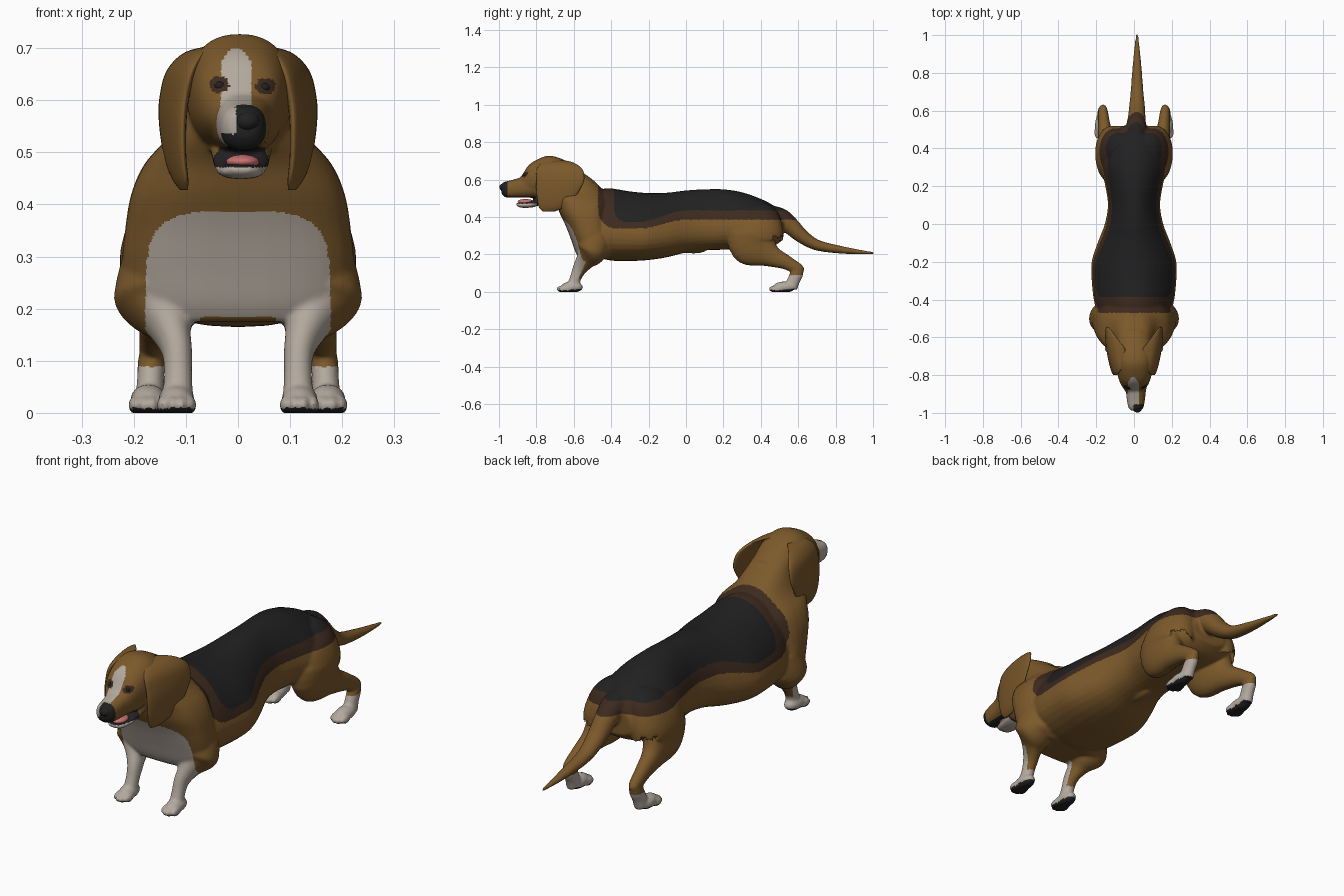
import bpy, bmesh, math
from mathutils import Vector, Matrix

cube = bpy.data.objects.get("Cube")
if cube:
    bpy.data.objects.remove(cube, do_unlink=True)

X, Y, Z = Vector((1, 0, 0)), Vector((0, 1, 0)), Vector((0, 0, 1))


def material(name, rgb):
    m = bpy.data.materials.new(name)
    m.use_nodes = True
    m.diffuse_color = (*rgb, 1)
    bsdf = m.node_tree.nodes["Principled BSDF"]
    bsdf.inputs["Base Color"].default_value = (*rgb, 1)
    bsdf.inputs["Roughness"].default_value = 0.8
    return m


MATS = [material("tan_coat", (0.2, 0.1, 0.024)),
        material("dark_brown_coat", (0.046, 0.023, 0.013)),
        material("black_coat", (0.015, 0.015, 0.015)),
        material("white_coat", (0.45, 0.395, 0.34)),
        material("pink_tongue", (0.6, 0.17, 0.17))]
TAN, BROWN, BLACK, WHITE, PINK = range(5)


def spline(rows, steps=6):
    """Smooth curve through the rows, component by component."""
    out = []
    for i in range(len(rows) - 1):
        p0, p1 = rows[max(i - 1, 0)], rows[i]
        p2, p3 = rows[i + 1], rows[min(i + 2, len(rows) - 1)]
        for s in range(steps):
            t = s / steps
            out.append([b + t * (c - a) / 2 + t * t * (a - 2.5 * b + 2 * c - d / 2)
                        + t ** 3 * (1.5 * (b - c) + (d - a) / 2)
                        for a, b, c, d in zip(p0, p1, p2, p3)])
    return out + [list(rows[-1])]


def loft(bm, rows, up=None, power=2.3, taper=0, seg=36):
    """Skin of rounded sections; each row is x, y, z, half width, half depth."""
    pts, rings = spline(rows), []
    for i, p in enumerate(pts):
        u = up
        if u is None:
            t = Vector(pts[min(i + 1, len(pts) - 1)][:3]) - Vector(pts[max(i - 1, 0)][:3])
            u = t.cross(X).normalized()
        ring = []
        for k in range(seg):
            c, s = math.cos(math.tau * k / seg), math.sin(math.tau * k / seg)
            c = math.copysign(abs(c) ** (2 / power), c)
            s = math.copysign(abs(s) ** (2 / power), s)
            ring.append(bm.verts.new(Vector(p[:3]) + X * c * max(p[3], .002) * (1 - taper * s)
                                     + u * s * max(p[4], .002)))
        rings.append(ring)
    for r, q in zip(rings, rings[1:]):
        for k in range(seg):
            bm.faces.new((r[k], r[k - 1], q[k - 1], q[k]))
    bm.faces.new(rings[0])
    bm.faces.new(rings[-1])


def along_y(rows, x=0):
    """Rows of y, bottom, top, half width."""
    return [(x, y, (b + t) / 2, a, (t - b) / 2) for y, b, t, a in rows]


def ball(bm, pos, size):
    mat = Matrix.Translation(pos) @ Matrix.Diagonal((*size, 1))
    bmesh.ops.create_uvsphere(bm, u_segments=24, v_segments=16, radius=1, matrix=mat)


def finish(bm, name, mat=None):
    bmesh.ops.recalc_face_normals(bm, faces=bm.faces)
    me = bpy.data.meshes.new(name)
    bm.to_mesh(me)
    bm.free()
    ob = bpy.data.objects.new(name, me)
    bpy.context.scene.collection.objects.link(ob)
    if mat is not None:
        me.materials.append(MATS[mat])
        me.polygons.foreach_set("use_smooth", [True] * len(me.polygons))
    return ob


bm = bmesh.new()
# torso, narrower towards the back line
loft(bm, along_y([(-.53, .21, .53, .165), (-.42, .17, .553, .2), (-.3, .165, .537, .214),
                  (-.2, .17, .528, .214), (-.1, .185, .53, .184), (0, .21, .542, .148),
                  (.1, .222, .548, .132), (.2, .225, .548, .145), (.3, .23, .532, .166),
                  (.4, .235, .497, .165), (.47, .245, .46, .14), (.52, .28, .415, .085)]),
     Z, 2.2, .28)
ball(bm, (0, .04, .225), (.025, .07, .02))
# chest and neck, from low to high: z, front, back, half width
neck = [(.175, -.57, -.42, .18), (.21, -.59, -.38, .216), (.28, -.615, -.39, .223),
        (.35, -.642, -.4, .217), (.42, -.675, -.4, .205), (.48, -.7, -.4, .178),
        (.54, -.745, -.44, .125), (.6, -.76, -.5, .097), (.66, -.76, -.585, .08)]
loft(bm, [(0, (f + b) / 2, z, a, (b - f) / 2) for z, f, b, a in neck], Y, 2.6)
# skull, muzzle and lower jaw
loft(bm, along_y([(-.89, .54, .605, .045), (-.87, .53, .635, .06), (-.84, .52, .678, .077),
                  (-.8, .51, .705, .09), (-.74, .5, .727, .1), (-.68, .5, .717, .1),
                  (-.62, .52, .687, .088), (-.56, .55, .65, .06)], .003), Z)
loft(bm, along_y([(-.988, .53, .575, .026), (-.97, .507, .588, .04), (-.93, .503, .598, .048),
                  (-.88, .503, .614, .054), (-.83, .503, .64, .066),
                  (-.78, .5, .65, .075)], .01), Z, 2.5)
loft(bm, along_y([(-.908, .462, .474, .02), (-.885, .45, .478, .037), (-.83, .45, .484, .048),
                  (-.79, .46, .51, .055), (-.72, .48, .54, .06)], .006), Z)
# tail
loft(bm, [(.006, .4, .43, .055, .04), (.01, .5, .4, .055, .05), (.014, .56, .352, .047, .047),
          (.016, .62, .297, .042, .038), (.016, .7, .25, .034, .029),
          (.016, .82, .226, .025, .021), (.016, .93, .213, .015, .012),
          (.016, 1.004, .207, .006, .006)], None, 2)
# legs and paws
for s in (-1, 1):
    front = [(.14, -.48, .32, .075, .08), (.15, -.495, .25, .084, .085),
             (.153, -.51, .205, .08, .075), (.135, -.54, .165, .045, .052),
             (.118, -.57, .12, .03, .038), (.115, -.59, .075, .027, .03),
             (.116, -.605, .03, .03, .032)]
    thigh = [(.06, .355, .455, .06, .07), (.09, .37, .4, .085, .125), (.112, .375, .32, .092, .145),
             (.132, .375, .255, .068, .14), (.148, .45, .195, .044, .065),
             (.158, .53, .16, .032, .04), (.164, .6, .122, .025, .03),
             (.165, .625, .107, .014, .016)]
    hock = [(.165, .605, .13, .02, .02), (.166, .595, .1, .026, .033),
            (.168, .575, .06, .026, .034), (.17, .56, .02, .029, .035)]
    for rows in (front, thigh, hock):
        loft(bm, [(s * r[0], *r[1:]) for r in rows], None, 2.1)
    for px, py in ((.118, -.61), (.172, .525)):
        ball(bm, (s * px, py, .025), (.035, .06, .03))
        for k in range(4):
            inner = abs(k - 1.5) < 1
            ball(bm, (s * px + (k - 1.5) * .018, py - (.052 if inner else .038), .015),
                 (.011, .032, .018))
body = finish(bm, "body")

# fuse the parts into one soft skin
fuse = body.modifiers.new("fuse", "REMESH")
fuse.mode, fuse.voxel_size, fuse.use_smooth_shade = "VOXEL", .0058, True
soften = body.modifiers.new("soften", "SMOOTH")
soften.factor, soften.iterations = .5, 8
dg = bpy.context.evaluated_depsgraph_get()
skin = bpy.data.meshes.new_from_object(body.evaluated_get(dg))
body.modifiers.clear()
body.data = skin
skin.name = "body"
for v in skin.vertices:
    v.co.z = max(v.co.z, 0)
skin.materials.clear()
for m in MATS:
    skin.materials.append(m)

EYES = [(-.036, .63), (.053, .627)]


def patch(u, w, r):
    """Inside a quadrant whose corner is rounded by r."""
    if u < 0 or w < 0:
        return False
    return u > r or w > r or math.hypot(u - r, w - r) < r


def coat(c, n):
    x, y, z = c
    if y < -.78 and z > .44:                       # face
        if z < .49 and y < -.8:
            return BLACK if z > .471 else WHITE
        if z < .51 and -.97 < y < -.79 and abs(x) < .065:
            return BLACK
        if n.y < 0 and any(math.hypot(x - ex, (z - ez) * 1.2) < .019 for ex, ez in EYES):
            return BROWN
        if y < -.955 and (x > -.005 or z < .535):
            return BLACK
        if y < -.9 and x > .02 and z < .588 and n.y < -.25:
            return BLACK
        if y < -.9 and x < .015:
            return WHITE
        if z > .57 and abs(x + .004) < .03 * min(1, max(0, .7 - z) / .03) ** .5:
            return WHITE
        return TAN
    if z < .007 or (z < .03 and n.z < -.5):        # pads
        return BLACK
    if y < -.4:                                    # bib and front legs
        if z < .2 and .07 < abs(x) < .178 and (z < .07 or y < -.605 + .44 * z):
            return WHITE
        if y < -.52 and z >= .185 and n.y < -.1:
            if (abs(x) / .177) ** 4 + (max(z - .2, 0) / .187) ** 4 < 1:
                return WHITE
    if y > .4 and z < .088:                        # hind socks
        return WHITE
    t = min(1, max(0, (y + .25) / .25))            # saddle
    t = t * t * (3 - 2 * t)
    if y < .56 and patch(y + .385, z - .373 - .062 * t, .07):
        return BLACK
    if y < .6 and patch(y + .47, z - .338 - .047 * t, .1):
        return BROWN
    return TAN


for p in skin.polygons:
    p.material_index = coat(p.center, p.normal)
    p.use_smooth = True

# hanging ears, flared outward at the back
for s, side in ((1, "left"), (-1, "right")):
    bm = bmesh.new()
    loft(bm, [(.05, -.69, .703, .012, .04), (.082, -.685, .69, .018, .085),
              (.107, -.676, .655, .021, .122), (.12, -.672, .6, .02, .128),
              (.124, -.683, .55, .018, .118), (.122, -.7, .49, .015, .095),
              (.116, -.72, .45, .012, .065), (.111, -.735, .428, .006, .03)], Y, 2)
    for v in bm.verts:
        v.co.x = s * (v.co.x + .16 * (v.co.y + .69))
    finish(bm, side + "_ear", TAN)

# eyes, set on the face
for (ex, ez), side in zip(EYES, ("right", "left")):
    hit, pos, nor, _ = body.ray_cast(Vector((ex, -2, ez)), Y)
    bm = bmesh.new()
    ball(bm, pos - nor * .006 if hit else (ex, -.86, ez), (.011, .01, .009))
    finish(bm, side + "_eye", BLACK)

# nose and tongue
bm = bmesh.new()
ball(bm, (.018, -.974, .56), (.025, .024, .02))
finish(bm, "nose", BLACK)
bm = bmesh.new()
ball(bm, (.009, -.858, .482), (.032, .042, .014))
finish(bm, "tongue", PINK)
